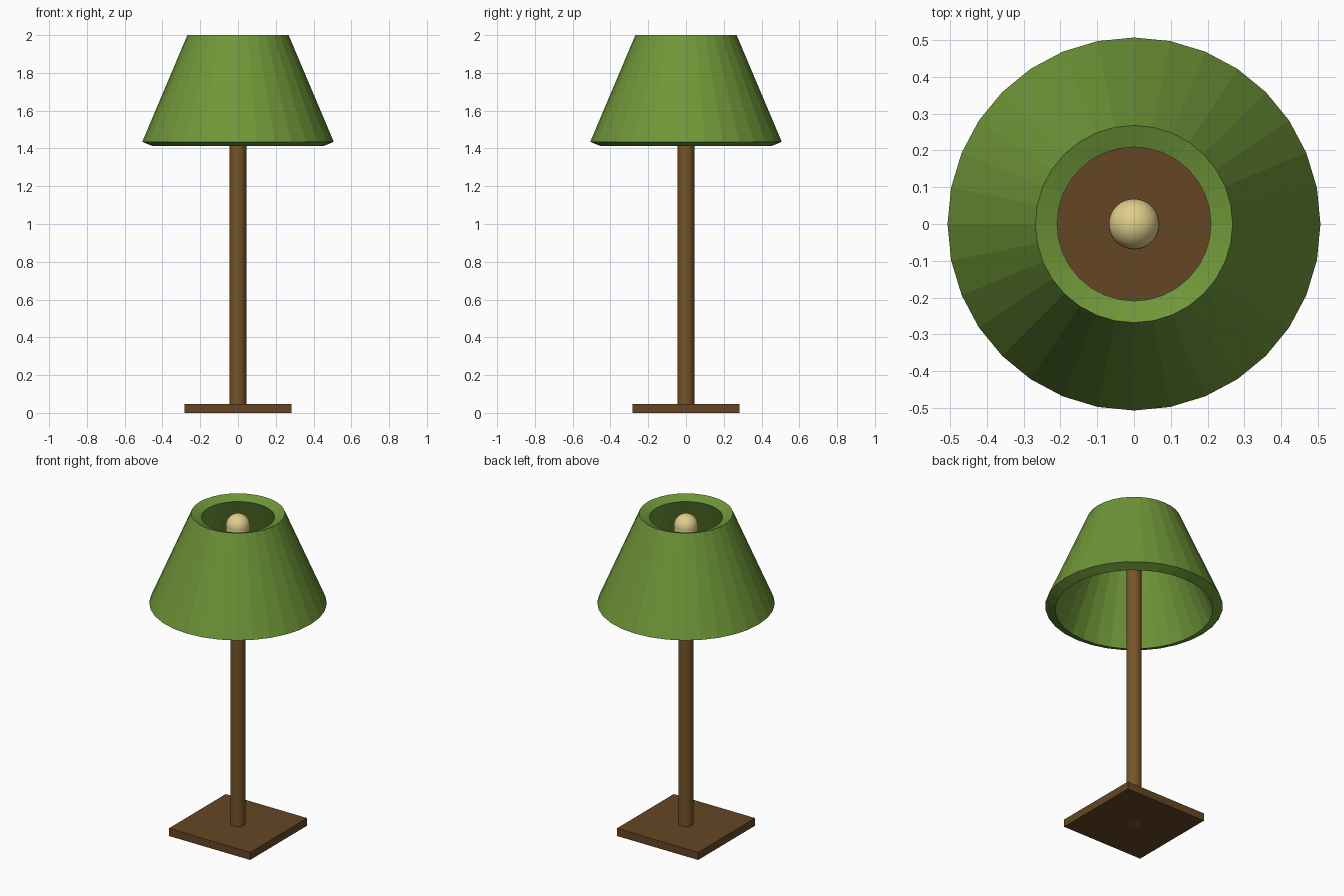
import bpy, bmesh
from math import sin, cos, pi, radians

if "Cube" in bpy.data.objects:
    bpy.data.objects.remove(bpy.data.objects["Cube"])


def material(name, rgb):
    mat = bpy.data.materials.new(name)
    mat.diffuse_color = (*rgb, 1)
    mat.use_nodes = True
    mat.node_tree.nodes["Principled BSDF"].inputs["Base Color"].default_value = mat.diffuse_color
    return mat


def lathe(name, profile, sides, mat, closed=False, smooth=False):
    """Spin (radius, z) points around z; radius 0 makes a pole."""
    bm = bmesh.new()
    rings = []
    for r, z in profile:
        n = sides if r > 0 else 1
        rings.append([bm.verts.new((r * cos(2 * pi * i / sides),
                                    r * sin(2 * pi * i / sides), z)) for i in range(n)])
    pairs = list(zip(rings, rings[1:]))
    if closed:
        pairs.append((rings[-1], rings[0]))
    for a, b in pairs:
        for i in range(sides):
            j = (i + 1) % sides
            quad = [a[i % len(a)], a[j % len(a)], b[j % len(b)], b[i % len(b)]]
            bm.faces.new(list(dict.fromkeys(quad)))
    bmesh.ops.recalc_face_normals(bm, faces=bm.faces)
    mesh = bpy.data.meshes.new(name)
    bm.to_mesh(mesh)
    bm.free()
    obj = bpy.data.objects.new(name, mesh)
    bpy.context.collection.objects.link(obj)
    mesh.materials.append(mat)
    if smooth:
        bpy.ops.object.select_all(action='DESELECT')
        obj.select_set(True)
        bpy.context.view_layer.objects.active = obj
        bpy.ops.object.shade_smooth_by_angle(angle=radians(40))
    return obj


green = material("shade_green", (0.16, 0.31, 0.04))
brown = material("base_brown", (0.13, 0.062, 0.018))
wood = material("pole_brown", (0.18, 0.09, 0.021))
cream = material("bulb_cream", (0.75, 0.62, 0.26))

# Square base plate
bpy.ops.mesh.primitive_cube_add(size=1, location=(0, 0, 0.024))
base = bpy.context.object
base.name = "base"
base.scale = (0.566, 0.566, 0.048)
base.data.materials.append(brown)

# Round pole
lathe("pole", [(0, 0.0), (0.044, 0.0), (0.044, 1.76), (0, 1.76)], 32, wood, smooth=True)

# Bulb: short cylinder with a domed top
R, C = 0.069, 1.925
dome = [(R * cos(pi / 2 * k / 8), C + R * sin(pi / 2 * k / 8)) for k in range(8)]
lathe("bulb", [(0, 1.76), (R, 1.76)] + dome + [(0, C + R)], 32, cream, smooth=True)

# Open faceted lampshade with wall thickness
lathe("lampshade", [(0.507, 1.435), (0.268, 2.0), (0.209, 1.976), (0.45, 1.412)],
      32, green, closed=True)
